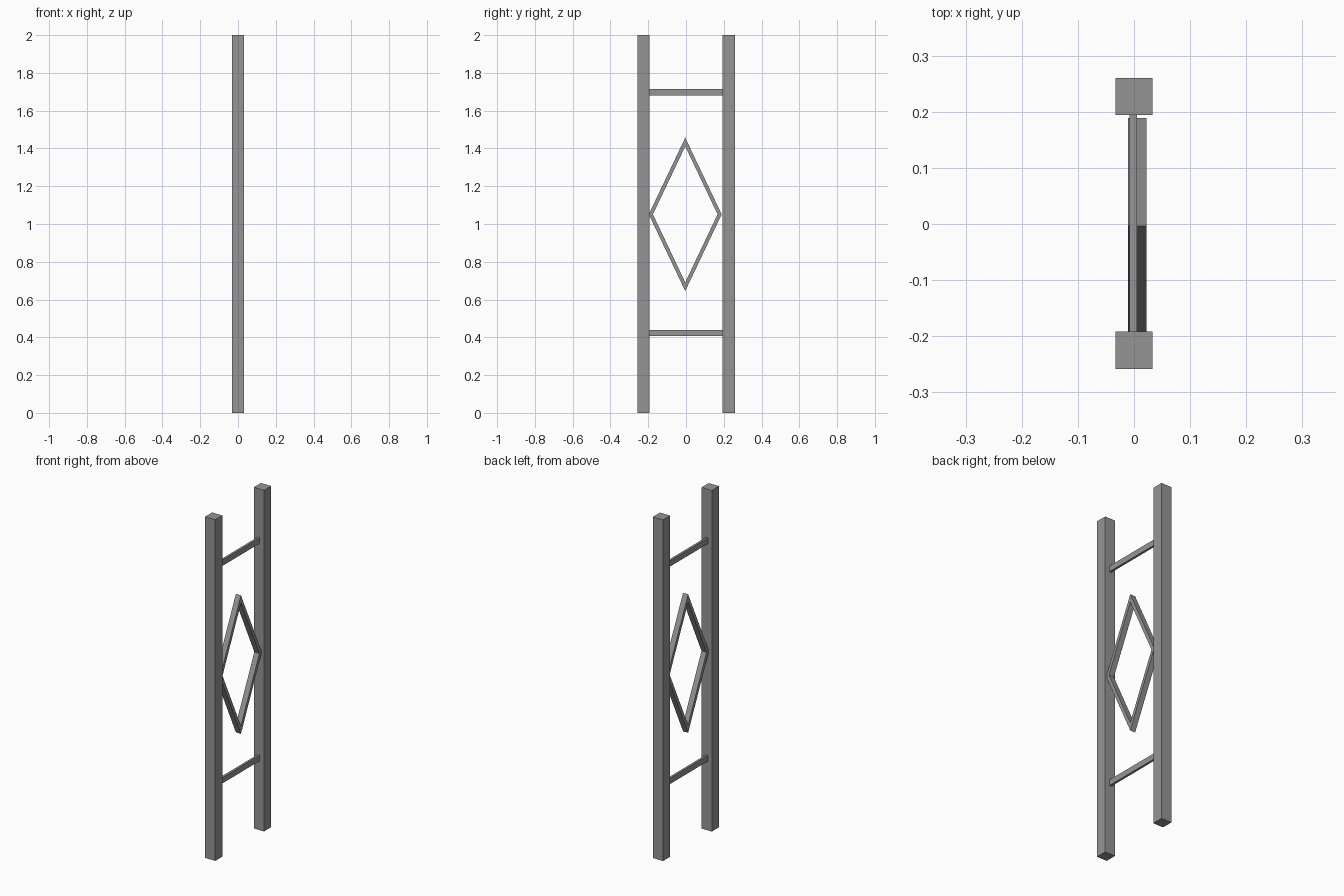
import bpy, bmesh

if "Cube" in bpy.data.objects:
    bpy.data.objects.remove(bpy.data.objects["Cube"])

# Dark grey finish
grey = bpy.data.materials.new("dark_grey")
grey.diffuse_color = (0.3, 0.3, 0.3, 1)
grey.use_nodes = True
grey.node_tree.nodes["Principled BSDF"].inputs["Base Color"].default_value = grey.diffuse_color


def extrude_profile(name, loops, x0, x1):
    """Closed ring between an outer and an inner (y, z) loop, from x0 to x1."""
    bm = bmesh.new()
    rings = [[bm.verts.new((x, y, z)) for y, z in loop]
             for loop, x in ((loops[0], x0), (loops[0], x1), (loops[1], x1), (loops[1], x0))]
    n = len(loops[0])
    for k in range(4):
        a, b = rings[k], rings[(k + 1) % 4]
        for i in range(n):
            j = (i + 1) % n
            bm.faces.new((a[i], a[j], b[j], b[i]))
    bmesh.ops.recalc_face_normals(bm, faces=bm.faces)
    mesh = bpy.data.meshes.new(name)
    bm.to_mesh(mesh)
    bm.free()
    mesh.materials.append(grey)
    ob = bpy.data.objects.new(name, mesh)
    bpy.context.collection.objects.link(ob)
    return ob


def box(name, lo, hi):
    mid = [(a + b) / 2 for a, b in zip(lo, hi)]
    bpy.ops.mesh.primitive_cube_add(size=1, location=mid)
    ob = bpy.context.object
    ob.name = name
    ob.scale = [b - a for a, b in zip(lo, hi)]
    bpy.ops.object.transform_apply(location=False, rotation=False, scale=True)
    ob.data.materials.append(grey)
    return ob


def diamond(cy, cz, w, h):
    return [(cy + w, cz), (cy, cz + h), (cy - w, cz), (cy, cz - h)]


# Two square upright posts
box("left_post", (-0.033, -0.258, 0), (0.033, -0.192, 2))
box("right_post", (-0.033, 0.194, 0), (0.033, 0.26, 2))

# Two slim cross bars
for name, z in (("lower_bar", 0.423), ("upper_bar", 1.698)):
    box(name, (-0.008, -0.195, z - 0.017), (0.005, 0.196, z + 0.017))

# Diamond frame between the posts
outer = diamond(-0.004, 1.051, 0.193, 0.406)
inner = diamond(-0.004, 1.051, 0.171, 0.360)
extrude_profile("diamond_frame", (outer, inner), -0.011, 0.022)
